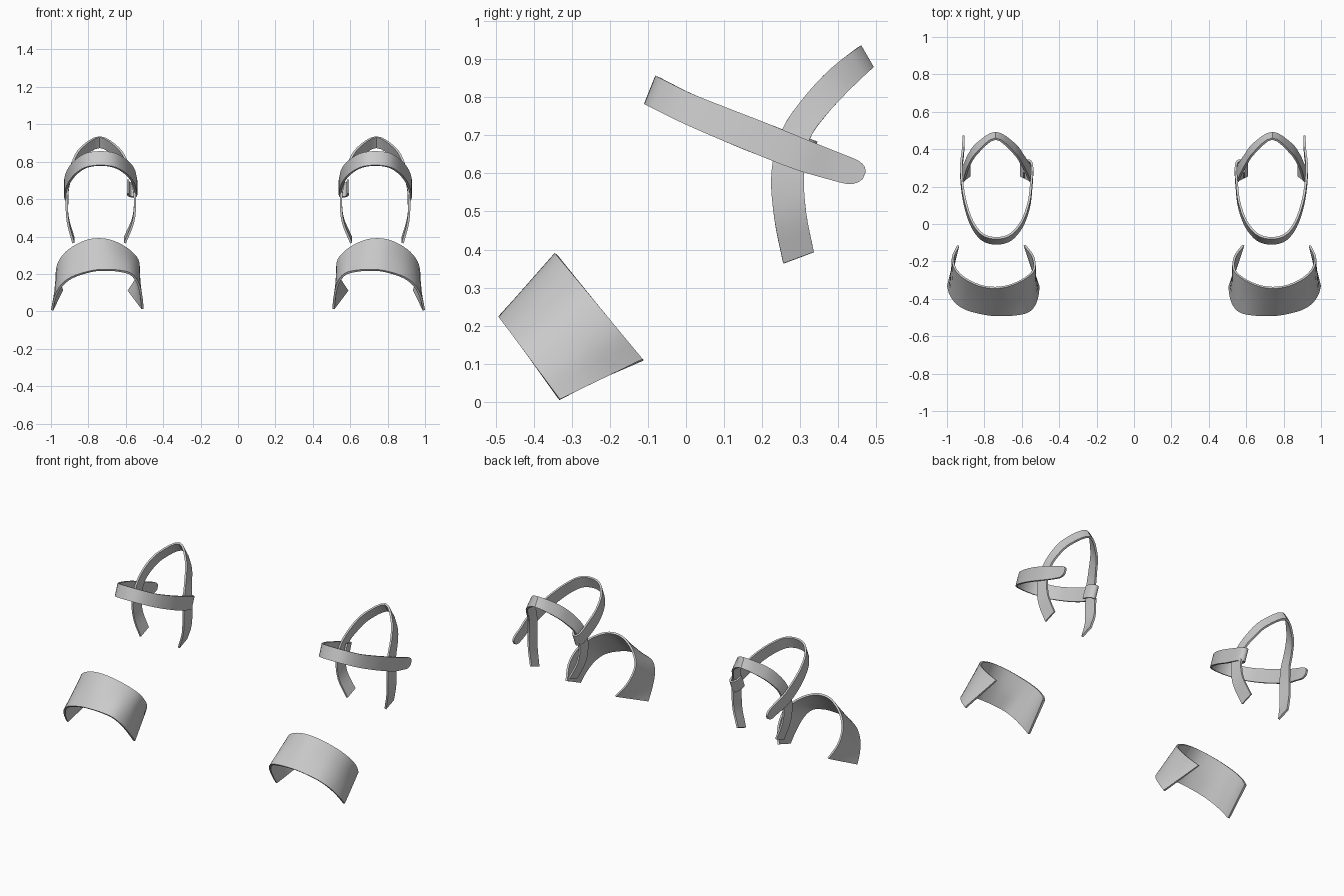
import bpy, bmesh
from mathutils import Vector

if "Cube" in bpy.data.objects:
    bpy.data.objects.remove(bpy.data.objects["Cube"])


def smooth_path(pts, steps=4):
    """Catmull-Rom curve through the points."""
    p = [Vector(v) for v in pts]
    p = [2 * p[0] - p[1]] + p + [2 * p[-1] - p[-2]]
    out = []
    for i in range(1, len(p) - 2):
        a, b, c, d = p[i - 1:i + 3]
        for s in range(steps):
            t = s / steps
            out.append(0.5 * (2 * b + (c - a) * t + (2 * a - 5 * b + 4 * c - d) * t * t
                              + (3 * b - a - 3 * c + d) * t ** 3))
    out.append(p[-2])
    return out


def strap(name, edge_a, edge_b, side, thickness=0.012):
    """Thin band lofted between two edge curves; side -1 mirrors it."""
    a, b = smooth_path(edge_a), smooth_path(edge_b)
    bm = bmesh.new()
    rows = []
    for p, q in zip(a, b):
        rows.append([bm.verts.new((v.x * side, v.y, v.z))
                     for v in (p.lerp(q, k / 3) for k in range(4))])
    for r, s in zip(rows, rows[1:]):
        for k in range(3):
            bm.faces.new((r[k], r[k + 1], s[k + 1], s[k]))
    bmesh.ops.recalc_face_normals(bm, faces=bm.faces)
    mesh = bpy.data.meshes.new(name)
    bm.to_mesh(mesh)
    bm.free()
    ob = bpy.data.objects.new(name, mesh)
    bpy.context.collection.objects.link(ob)
    mod = ob.modifiers.new("thickness", 'SOLIDIFY')
    mod.thickness = thickness
    mod.offset = 0
    bpy.ops.object.select_all(action='DESELECT')
    ob.select_set(True)
    bpy.context.view_layer.objects.active = ob
    bpy.ops.object.modifier_apply(modifier=mod.name)
    bpy.ops.object.shade_smooth_by_angle()


# toe band: (x, z) of each edge, both edges lie in slanted planes
toe_front = [(.51, .012), (.517, .08), (.535, .15), (.575, .2), (.65, .218),
             (.785, .214), (.885, .182), (.945, .135), (.98, .07), (.994, .006)]
toe_back = [(.585, .11), (.542, .18), (.533, .26), (.57, .315), (.64, .362),
            (.72, .386), (.81, .378), (.9, .33), (.955, .265), (.968, .19), (.94, .113)]
toe_front.insert(5, (.72, .22))
front_edge = [(x, -.488 + (.22 - z) * .73, z) for x, z in toe_front]
back_edge = [(x, -.34 + (.387 - z) * .82, z) for x, z in toe_back]

# heel loop: side profile of both edges with inner and outer x
heel = [(.255, .365, .335, .395, .605, .88), (.232, .48, .315, .5, .56, .91),
        (.224, .6, .31, .6, .551, .915), (.25, .71, .325, .69, .565, .903),
        (.31, .80, .37, .755, .595, .883), (.38, .875, .43, .82, .642, .838)]
top_a, top_b = [(.74, .455, .933)], [(.74, .488, .876)]
heel_a = [(h[4], h[0], h[1]) for h in heel] + top_a + [(h[5], h[0], h[1]) for h in heel[::-1]]
heel_b = [(h[4], h[2], h[3]) for h in heel] + top_b + [(h[5], h[2], h[3]) for h in heel[::-1]]

# ankle strap: centre line and half width, folded at the inner end, rounded tail
ankle = [(.588, .26, .667, .04), (.585, .305, .655, .04), (.565, .325, .648, .04),
         (.545, .30, .655, .04), (.55, .2, .69, .043), (.563, .1, .73, .042),
         (.60, 0, .772, .04), (.66, -.07, .807, .04), (.735, -.09, .817, .04),
         (.81, -.07, .807, .04), (.865, 0, .772, .04), (.9, .1, .73, .042),
         (.918, .2, .69, .043), (.924, .3, .65, .042), (.915, .38, .622, .038),
         (.912, .435, .604, .034), (.911, .458, .598, .024), (.911, .468, .595, .011)]
ankle_lo = [(x, y - .37 * w, z - .93 * w) for x, y, z, w in ankle]
ankle_hi = [(x, y + .37 * w, z + .93 * w) for x, y, z, w in ankle]

for label, side in (("right", 1), ("left", -1)):
    strap(label + "_toe_band", front_edge, back_edge, side)
    strap(label + "_heel_loop", heel_a, heel_b, side)
    strap(label + "_ankle_strap", ankle_lo, ankle_hi, side)
